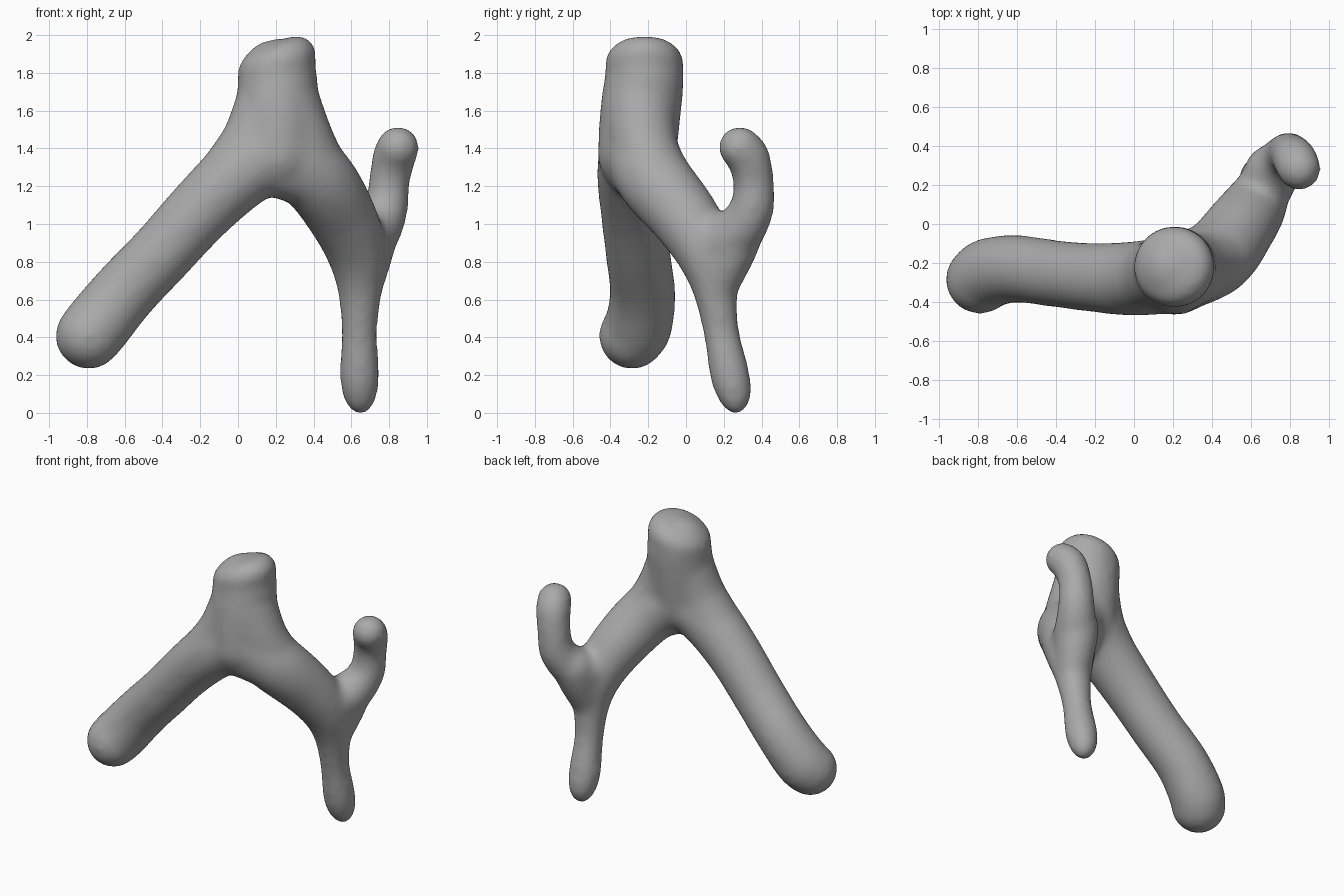
import bpy
import bmesh
import math
from mathutils import Vector, Matrix

cube = bpy.data.objects.get("Cube")
if cube:
    bpy.data.objects.remove(cube, do_unlink=True)

grey = bpy.data.materials.new("plain grey")
grey.use_nodes = True
colour = (0.4, 0.4, 0.4, 1)
grey.diffuse_color = colour
grey.node_tree.nodes["Principled BSDF"].inputs["Base Color"].default_value = colour

bm = bmesh.new()


def ball(centre, radius):
    bmesh.ops.create_icosphere(bm, subdivisions=3, radius=radius,
                               matrix=Matrix.Translation(centre))


def spline(a, b, c, d, t):
    return 0.5 * (2 * b + (c - a) * t + (2 * a - 5 * b + 4 * c - d) * t * t
                  + (3 * b - a - 3 * c + d) * t ** 3)


def limb(points):
    """Sweep a ball of changing radius along a smooth path of (x, y, z, radius)."""
    p = [Vector(q) for q in points]
    p = [2 * p[0] - p[1]] + p + [2 * p[-1] - p[-2]]
    for i in range(1, len(p) - 2):
        steps = max(2, math.ceil((p[i + 1] - p[i]).length / 0.025))
        for s in range(steps + 1):
            q = spline(p[i - 1], p[i], p[i + 1], p[i + 2], s / steps)
            ball(q.xyz, q.w)


# Trunk
limb([(0.21, -0.22, 1.77, 0.212), (0.21, -0.24, 1.6, 0.217), (0.21, -0.26, 1.37, 0.21)])

# Slanted, rounded trunk top
for ring, count in ((0, 1), (0.055, 8), (0.105, 20)):
    for k in range(count):
        a = math.tau * k / count
        x = ring * math.cos(a)
        ball((0.207 + x, -0.22 + ring * math.sin(a), 1.847 + 0.45 * x), 0.106)

# Flares where the trunk spreads into the limbs, and the arch under them
limb([(0.17, -0.24, 1.62, 0.19), (0.085, -0.265, 1.43, 0.178), (-0.02, -0.28, 1.26, 0.185)])
limb([(0.25, -0.24, 1.62, 0.195), (0.335, -0.225, 1.43, 0.18), (0.42, -0.17, 1.25, 0.18)])
limb([(0.1, -0.275, 1.31, 0.17), (0.2, -0.265, 1.315, 0.175), (0.3, -0.235, 1.28, 0.172)])

# Long right limb
limb([(0.2, -0.26, 1.4, 0.2), (0, -0.28, 1.26, 0.194), (-0.2, -0.275, 1.07, 0.18),
      (-0.4, -0.255, 0.85, 0.174), (-0.6, -0.23, 0.64, 0.176),
      (-0.74, -0.25, 0.47, 0.182), (-0.79, -0.285, 0.408, 0.179)])

# Left limb, running down into the foot
limb([(0.22, -0.26, 1.42, 0.2), (0.42, -0.17, 1.24, 0.2), (0.55, -0.01, 1.04, 0.184),
      (0.625, 0.1, 0.86, 0.162), (0.645, 0.15, 0.67, 0.122), (0.642, 0.185, 0.44, 0.097),
      (0.643, 0.23, 0.21, 0.107), (0.645, 0.253, 0.115, 0.096), (0.648, 0.262, 0.066, 0.075)])

# Hooked side branch
limb([(0.62, 0.1, 0.9, 0.15), (0.71, 0.25, 0.94, 0.14), (0.78, 0.345, 1.07, 0.12),
      (0.8, 0.358, 1.22, 0.11), (0.825, 0.33, 1.35, 0.117), (0.847, 0.285, 1.405, 0.115)])

# Web under the fork
limb([(0.705, 0.27, 0.95, 0.14), (0.69, 0.235, 0.85, 0.135), (0.66, 0.17, 0.68, 0.112)])

mesh = bpy.data.meshes.new("branching_tube")
bm.to_mesh(mesh)
bm.free()
mesh.materials.append(grey)
tube = bpy.data.objects.new("branching_tube", mesh)
bpy.context.collection.objects.link(tube)

# Fuse the balls into one skin and soften the joints
remesh = tube.modifiers.new("fuse", "REMESH")
remesh.mode = "VOXEL"
remesh.voxel_size = 0.02
remesh.use_smooth_shade = True
soften = tube.modifiers.new("soften", "SMOOTH")
soften.factor = 0.5
soften.iterations = 22

bpy.ops.object.select_all(action="DESELECT")
bpy.context.view_layer.objects.active = tube
tube.select_set(True)
for name in ("fuse", "soften"):
    bpy.ops.object.modifier_apply(modifier=name)
bpy.ops.object.shade_smooth()
